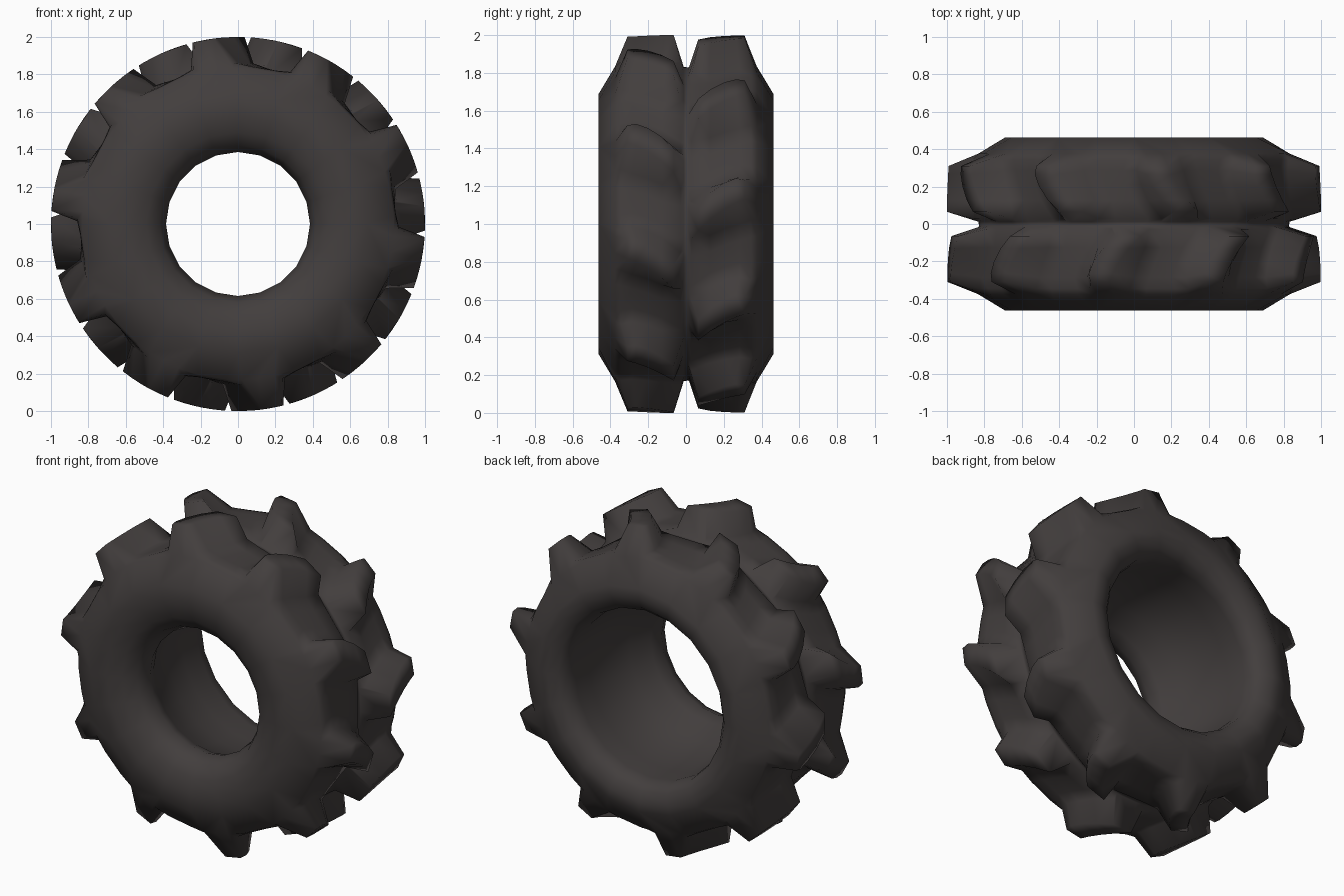
import bpy, bmesh, math

if "Cube" in bpy.data.objects:
    bpy.data.objects.remove(bpy.data.objects["Cube"])

rubber = bpy.data.materials.new("dark_rubber")
rubber.diffuse_color = (0.055, 0.048, 0.047, 1)
rubber.use_nodes = True
rubber.node_tree.nodes["Principled BSDF"].inputs["Base Color"].default_value = rubber.diffuse_color
SEG = 20      # sides of the carcass
LUGS = 10     # lugs per row
PITCH = 360 / LUGS


def polar(r, deg, y):
    """Point around the wheel axis; 0 degrees is the top, positive towards +x."""
    a = math.radians(deg)
    return (r * math.sin(a), y, 1 + r * math.cos(a))


def skin(bm, rows):
    """Quads between consecutive closed rings of equal length."""
    for a, b in zip(rows, rows[1:]):
        for j in range(len(a)):
            k = (j + 1) % len(a)
            bm.faces.new((a[j], a[k], b[k], b[j]))


def stitch(bm, ring_a, ring_b):
    """Join two rings of different lengths, always advancing the one that lags behind."""
    def by_angle(ring):
        ang = lambda v: math.atan2(v.co.x, v.co.z - 1) % (2 * math.pi)
        pairs = sorted(((ang(v), v) for v in ring), key=lambda p: p[0])
        return pairs + [(pairs[0][0] + 2 * math.pi, pairs[0][1])]
    a, b = by_angle(ring_a), by_angle(ring_b)
    i = j = 0
    while i < len(a) - 1 or j < len(b) - 1:
        step_a = j == len(b) - 1 or (i < len(a) - 1 and a[i + 1][0] <= b[j + 1][0])
        if step_a:
            bm.faces.new((a[i][1], a[i + 1][1], b[j][1]))
            i += 1
        else:
            bm.faces.new((a[i][1], b[j + 1][1], b[j][1]))
            j += 1


bm = bmesh.new()

# Sidewalls and bore (y, radius): narrow lip in front, wide lip behind, hollow between
profile = [(-0.462, 0.69), (-0.462, 0.58), (-0.44, 0.49), (-0.39, 0.42), (-0.31, 0.385),
           (-0.24, 0.41), (-0.12, 0.475), (0.04, 0.515), (0.20, 0.53), (0.34, 0.525),
           (0.40, 0.535), (0.44, 0.57), (0.462, 0.63), (0.462, 0.69)]
bore = [[bm.verts.new(polar(r, 360 * i / SEG, y)) for i in range(SEG)] for y, r in profile]
skin(bm, bore)

# Lug stations from the centre outwards:
# (top y, top lead angle, top trail angle, base y, base lead angle, base trail angle)
stations = [(0.065, -5.5, 2.0, 0.028, -8.0, 5.5),
            (0.130, -9.5, -1.5, 0.125, -13.0, 4.0),
            (0.200, -12.5, -4.5, 0.210, -15.5, 1.5),
            (0.265, -14.0, -6.5, 0.285, -17.0, 0.0),
            (0.310, -13.5, -7.5, 0.345, -16.0, -1.5)]


def border(station, r, y):
    """Plain ring at the groove or the shoulder."""
    b0, b1 = station[4:]
    return [(r, d, y) for d in (b0 - 5, b0, station[1], station[2], b1, b1 + 6)]


def lug_row(station):
    """Cross-section of one lug pitch: (radius, angle, y)."""
    ty, t0, t1, by, b0, b1 = station
    return [(0.845, b0 - 5, by), (0.86, b0, by), (1.0, t0, ty),
            (1.0, t1, ty), (0.862, b1, by), (0.845, b1 + 6, by)]


# Two mirrored tread bands with slanted lugs, the rear half a step ahead
bands = []
for side, start in ((-1, 0), (1, PITCH / 2)):
    rows = [border(stations[0], 0.832, 0.012)]
    rows += [lug_row(s) for s in stations]
    rows += [border(stations[-1], 0.833, 0.376)]
    grid = [[bm.verts.new(polar(r, d + start + PITCH * k, side * y))
             for k in range(LUGS) for r, d, y in row] for row in rows]
    skin(bm, grid)
    bands.append(grid)

# Close the groove and both shoulders
stitch(bm, bands[0][0], bands[1][0])
stitch(bm, bands[0][-1], bore[0])
stitch(bm, bands[1][-1], bore[-1])

bmesh.ops.recalc_face_normals(bm, faces=bm.faces)
me = bpy.data.meshes.new("tyre")
bm.to_mesh(me)
bm.free()
me.materials.append(rubber)
tyre = bpy.data.objects.new("tyre", me)
bpy.context.collection.objects.link(tyre)
tyre.select_set(True)
bpy.context.view_layer.objects.active = tyre
bpy.ops.object.shade_smooth_by_angle(angle=math.radians(80))
